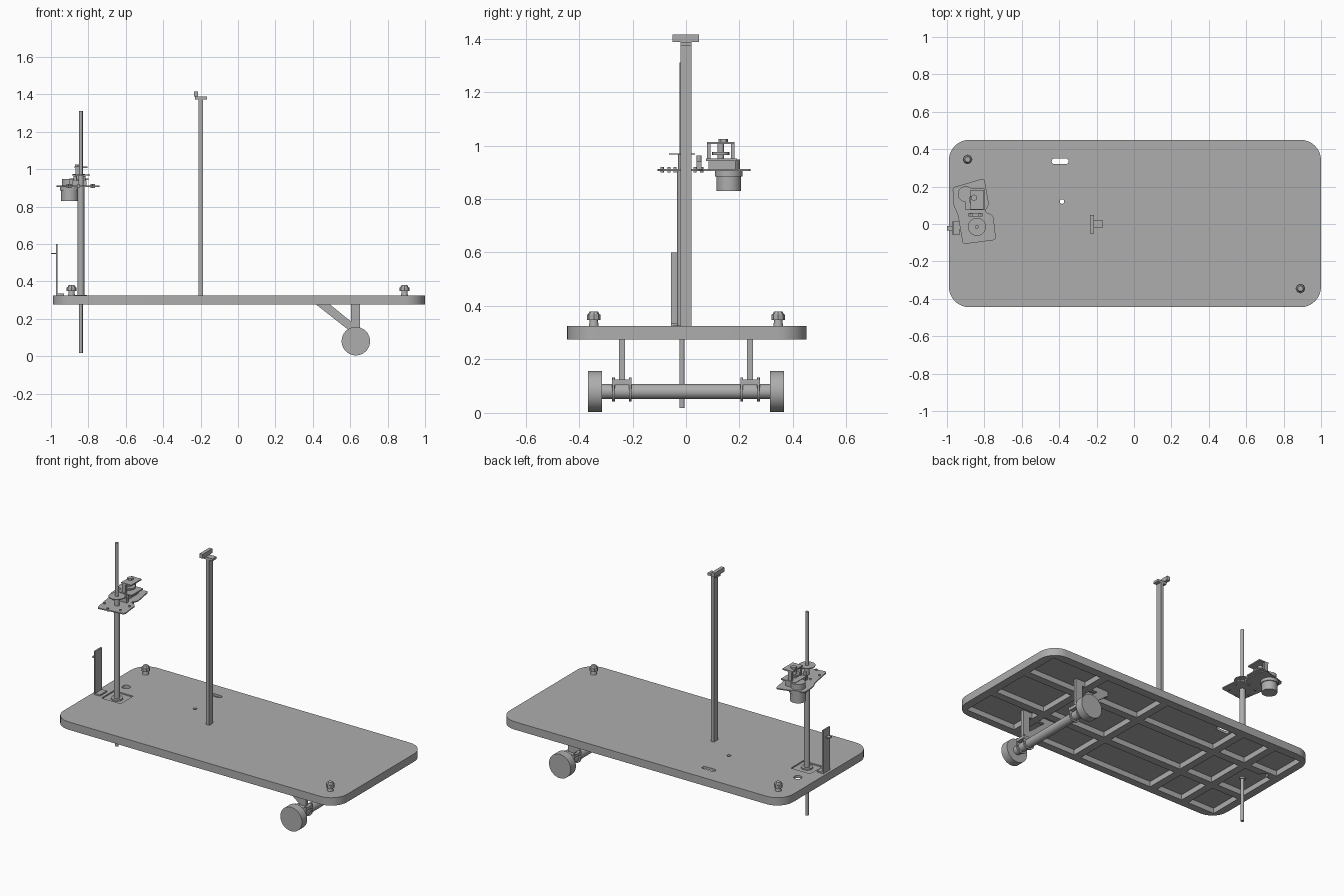
import bpy, bmesh, math
from mathutils import Matrix, Vector

if "Cube" in bpy.data.objects:
    bpy.data.objects.remove(bpy.data.objects["Cube"])

GREY = (0.42, 0.42, 0.42, 1)
metal = bpy.data.materials.new("plain grey")
metal.use_nodes = True
metal.diffuse_color = GREY
metal.node_tree.nodes["Principled BSDF"].inputs["Base Color"].default_value = GREY


def finish(name, bm):
    bmesh.ops.recalc_face_normals(bm, faces=bm.faces)
    mesh = bpy.data.meshes.new(name)
    bm.to_mesh(mesh)
    bm.free()
    mesh.materials.append(metal)
    ob = bpy.data.objects.new(name, mesh)
    bpy.context.collection.objects.link(ob)
    return ob


def smooth(ob):
    bpy.ops.object.select_all(action='DESELECT')
    ob.select_set(True)
    bpy.context.view_layer.objects.active = ob
    bpy.ops.object.shade_smooth_by_angle(angle=math.radians(35))
    return ob


def box(name, x, y, z):
    """Box from (low, high) pairs."""
    bm = bmesh.new()
    bmesh.ops.create_cube(bm, size=1)
    for v in bm.verts:
        v.co = Vector([(a + b) / 2 + c * (b - a) for (a, b), c in zip((x, y, z), v.co)])
    return finish(name, bm)


def cyl(name, centre, r, length, axis='Z', sides=40, r2=None):
    bm = bmesh.new()
    turn = Matrix.Rotation(math.pi / 2, 4, 'X') if axis == 'Y' else Matrix()
    bmesh.ops.create_cone(bm, cap_ends=True, segments=sides, radius1=r,
                          radius2=r if r2 is None else r2, depth=length,
                          matrix=Matrix.Translation(centre) @ turn)
    return smooth(finish(name, bm))


def tower(name, x, y, z0, z1, r, sides=40, r2=None):
    return cyl(name, (x, y, (z0 + z1) / 2), r, z1 - z0, 'Z', sides, r2)


def slab(name, outline, low, high, axis='Z', radius=0):
    """Outline extruded along z, or an x-z outline along y; corners optionally rounded."""
    bm = bmesh.new()
    put = (lambda a, b: (a, b, low)) if axis == 'Z' else (lambda a, b: (a, low, b))
    face = bm.faces.new([bm.verts.new(put(a, b)) for a, b in outline])
    if radius:
        bmesh.ops.bevel(bm, geom=list(bm.verts), offset=radius, offset_type='OFFSET',
                        segments=8, profile=0.5, affect='VERTICES')
        face = bm.faces[:][0]
    new = bmesh.ops.extrude_face_region(bm, geom=[face])["geom"]
    d = high - low
    bmesh.ops.translate(bm, vec=(0, 0, d) if axis == 'Z' else (0, d, 0),
                        verts=[g for g in new if isinstance(g, bmesh.types.BMVert)])
    return finish(name, bm)


def cut(target, cutters):
    for c in cutters:
        c.hide_render = True
        mod = target.modifiers.new("cut", 'BOOLEAN')
        mod.operation, mod.solver, mod.object = 'DIFFERENCE', 'EXACT', c
        bpy.context.view_layer.objects.active = target
        bpy.ops.object.modifier_apply(modifier=mod.name)
        bpy.data.objects.remove(c)


def rect(x0, x1, y0, y1):
    return [(x0, y0), (x1, y0), (x1, y1), (x0, y1)]


# Deck with ribbed underside and openings
deck = slab("deck", rect(-0.99, 1, -0.445, 0.45), 0.275, 0.325, radius=0.11)
rib = 0.025
xs = [-0.965, -0.72, -0.48, 0.1, 0.56, 0.97]
ys = [-0.42, -0.15, 0.15, 0.42]
pockets = [box("pocket_cutter", (a + rib, b - rib), (c + rib, d - rib), (0.2, 0.31))
           for a, b in zip(xs, xs[1:]) for c, d in zip(ys, ys[1:])]
slot = slab("slot_cutter", rect(-0.44, -0.35, 0.32, 0.35), 0.2, 0.4, radius=0.0149)
cut(deck, pockets + [
    slot,
    tower("hole_cutter", -0.385, 0.12, 0.2, 0.4, 0.012),
    tower("cable_hole_cutter", -0.88, 0.135, 0.2, 0.4, 0.024),
    box("recess_cutter", (-0.91, -0.775), (-0.07, 0.055), (0.317, 0.4))])
smooth(deck)

# Wheels, axle and strut frames
AX, AZ = 0.63, 0.08
cyl("axle", (AX, 0, AZ), 0.028, 0.64, 'Y')
for s, side in ((1, "left"), (-1, "right")):
    cyl(side + "_wheel", (AX, s * 0.34, AZ), 0.076, 0.053, 'Y', 64)
    y = s * 0.24
    box(side + "_upright", (0.605, 0.652), (y - 0.011, y + 0.011), (0.115, 0.311))
    slab(side + "_brace", [(0.415, 0.278), (0.49, 0.278), (0.61, 0.18), (0.61, 0.125)],
         y - 0.011, y + 0.011, 'Y')
    box(side + "_top_rail", (0.41, 0.652), (y - 0.011, y + 0.011), (0.277, 0.311))
    box(side + "_axle_saddle", (0.59, 0.67), (y - 0.036, y + 0.036), (0.105, 0.124))
    for k in (-0.031, 0.031):
        cyl(side + "_clamp", (AX, y + k, AZ), 0.038, 0.01, 'Y')
        for dx in (-0.034, 0.034):
            tower(side + "_clamp_bolt", AX + dx, y + k, AZ, 0.132, 0.005, 12)

# Sensor post with head
box("sensor_post", (-0.21, -0.188), (-0.02, 0.02), (0.31, 1.38))
box("post_cap", (-0.23, -0.165), (-0.02, 0.02), (1.373, 1.388))
box("sensor_bar", (-0.235, -0.213), (-0.05, 0.048), (1.388, 1.415))

# Mast
RX, RY = -0.84, -0.015
tower("mast_tube", RX, RY, 0.3, 0.905, 0.018)
tower("mast_rod", RX, RY, 0.018, 1.31, 0.01)
tower("mast_foot", RX, RY, 0.316, 0.326, 0.034)

# Motor plate and gearing on the mast
slab("motor_plate", [(-0.97, 0.195), (-0.8, 0.245), (-0.775, 0.1), (-0.8, 0.067),
                     (-0.752, 0.045), (-0.738, -0.085), (-0.915, -0.108),
                     (-0.942, 0.05), (-0.965, 0.1)], 0.905, 0.912, radius=0.015)
tower("mast_hub", RX, RY, 0.912, 0.966, 0.014)
tower("mast_disc", RX, RY, 0.966, 0.971, 0.048)
for i in range(6):
    a = math.radians(60 * i + 20)
    tower("plate_screw", RX + 0.075 * math.cos(a), RY + 0.075 * math.sin(a),
          0.9, 0.92, 0.006, 12)
box("hub_bracket", (-0.885, -0.81), (0.04, 0.058), (0.912, 0.94))
for x in (-0.87, -0.825):
    tower("hub_bracket_pin", x, 0.049, 0.94, 0.962, 0.009, 12)

# Motor below the plate, gearbox and bracket above it
MX, MY = -0.9, 0.16
tower("motor_can", MX, MY, 0.83, 0.888, 0.046)
tower("motor_flange", MX, MY, 0.885, 0.905, 0.052)
tower("gearbox", MX, MY, 0.912, 0.948, 0.042)
box("gear_block", (-0.9, -0.83), (0.085, 0.185), (0.912, 0.945))
box("gear_shelf", (-0.9, -0.8), (0.075, 0.19), (0.943, 0.951))
for y in (0.085, 0.175):
    box("bracket_leg", (-0.87, -0.845), (y - 0.007, y + 0.007), (0.951, 1.01))
box("bracket_bridge", (-0.875, -0.805), (0.078, 0.182), (1.005, 1.013))
tower("gear_shaft", -0.855, 0.13, 0.95, 1.006, 0.012, 20)
tower("shaft_nut", -0.855, 0.14, 1.013, 1.024, 0.018, 6)
tower("gear_wheel", -0.85, 0.13, 0.965, 0.975, 0.032, 20)

# Upright end bracket
box("end_bracket_plate", (-0.974, -0.965), (-0.056, 0.013), (0.325, 0.6))
box("end_bracket_foot", (-0.974, -0.93), (-0.056, 0.013), (0.325, 0.334))
box("end_bracket_stub", (-1, -0.97), (-0.036, -0.01), (0.545, 0.552))

# Corner knobs
for x, y in ((-0.89, 0.345), (0.89, -0.345)):
    tower("knob_base", x, y, 0.32, 0.348, 0.019, 24, 0.015)
    tower("knob_body", x, y, 0.347, 0.368, 0.026, 8)
    tower("knob_top", x, y, 0.368, 0.38, 0.022, 8, 0.015)
